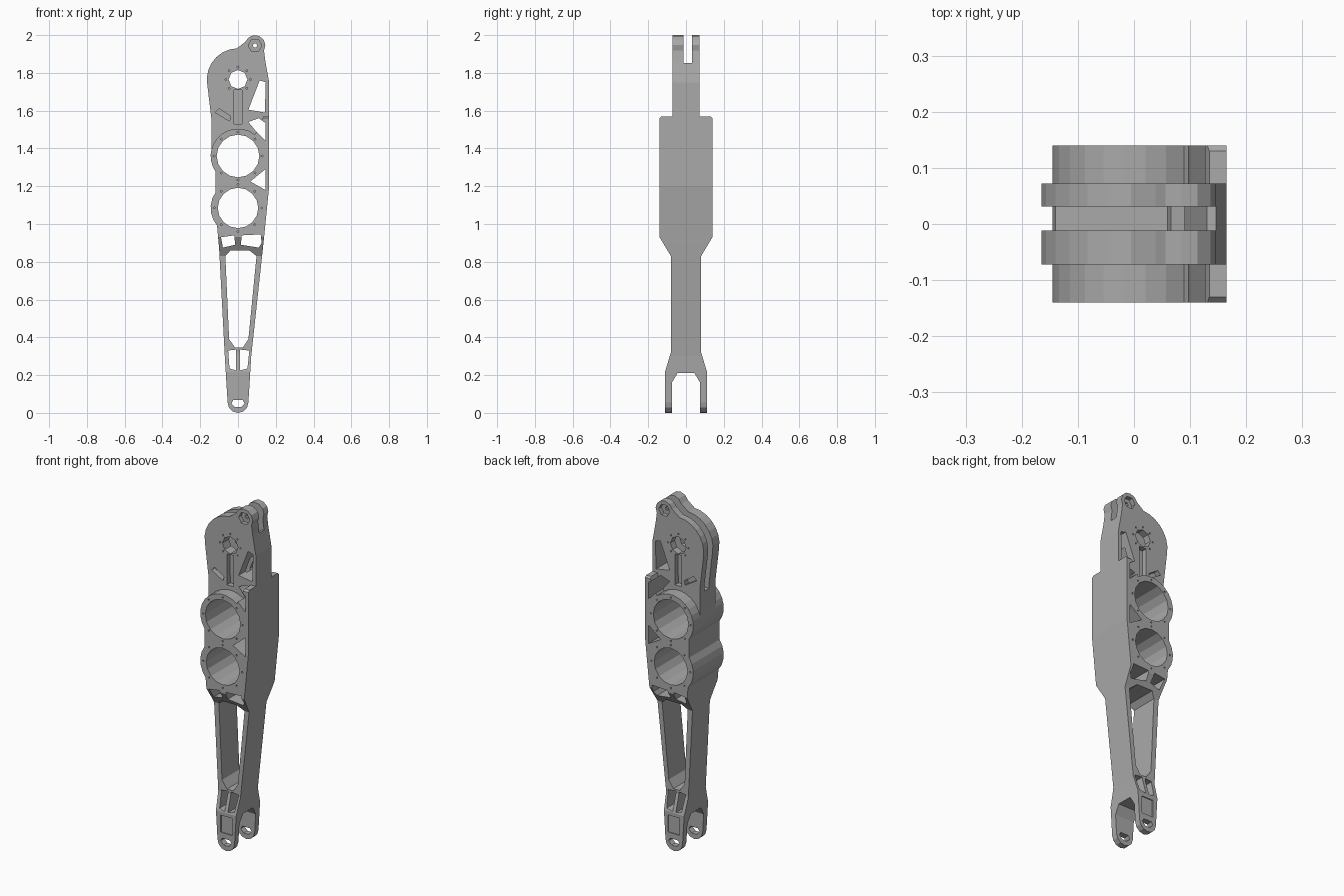
import bpy
import bmesh
from math import cos, sin, radians

default = bpy.data.objects.get("Cube")
if default:
    bpy.data.objects.remove(default, do_unlink=True)

metal = bpy.data.materials.new("cast_grey")
metal.use_nodes = True
grey = (0.4, 0.4, 0.4, 1)
metal.diffuse_color = grey
metal.node_tree.nodes["Principled BSDF"].inputs["Base Color"].default_value = grey


def arc(cx, cz, r, start, end, steps):
    """Points along an arc, in degrees."""
    angles = [radians(start + (end - start) * i / steps) for i in range(steps + 1)]
    return [(cx + r * cos(a), cz + r * sin(a)) for a in angles]


def ring(cx, cz, r, sides):
    return arc(cx, cz, r, 0, 360, sides)[:-1]


def mirror_x(points):
    return [(-a, z) for a, z in points]


def solid(name, prisms):
    """One object from (points, low, high, axis) prisms."""
    bm = bmesh.new()
    for points, low, high, axis in prisms:
        def place(a, z, depth):
            return (a, depth, z) if axis == "y" else (depth, a, z)
        near = [bm.verts.new(place(a, z, low)) for a, z in points]
        far = [bm.verts.new(place(a, z, high)) for a, z in points]
        bm.faces.new(near)
        bm.faces.new(far[::-1])
        for i in range(len(points)):
            j = (i + 1) % len(points)
            bm.faces.new((near[j], near[i], far[i], far[j]))
    bmesh.ops.recalc_face_normals(bm, faces=bm.faces)
    mesh = bpy.data.meshes.new(name)
    bm.to_mesh(mesh)
    bm.free()
    mesh.materials.append(metal)
    obj = bpy.data.objects.new(name, mesh)
    bpy.context.collection.objects.link(obj)
    return obj


def carve(target, name, prisms, operation="DIFFERENCE"):
    """Apply a boolean with a temporary cutter."""
    cutter = solid(name, prisms)
    cutter.hide_render = True
    mod = target.modifiers.new(name, "BOOLEAN")
    mod.operation = operation
    mod.solver = "EXACT"
    mod.object = cutter
    bpy.context.view_layer.objects.active = target
    bpy.ops.object.modifier_apply(modifier=name)
    bpy.data.objects.remove(cutter, do_unlink=True)


def through(points):
    return (points, -0.3, 0.3, "y")


def both_faces(points, surface, depth):
    """Shallow cuts on the front and back at a given surface."""
    return [(points, -surface - 0.02, depth - surface, "y"),
            (points, surface - depth, surface + 0.02, "y")]


# Main casting: front outline with rounded foot, lug, head and two bore bosses
upper, lower, head = (0, 1.36), (0, 1.085), (0, 1.765)
lug = (0.09, 1.945)
outline = arc(0, 0.055, 0.055, 180, 360, 6)
outline += [(0.07, 0.3), (0.135, 0.9), (0.165, 1.2), (0.165, 1.75), (0.145, 1.86)]
outline += arc(*lug, 0.055, -30, 160, 6)
outline += arc(*head, 0.165, 92, 190, 7)
outline += [(-0.14, 1.55)]
outline += arc(*upper, 0.145, 165, 215, 4)
outline += arc(*lower, 0.145, 145, 220, 5)
outline += [(-0.1, 0.87), (-0.07, 0.3)]
arm = solid("arm_link", [through(outline)])

# Side profile: forked foot, slim shaft, wide body, narrow head
half = [(0.11, -0.1), (0.11, 0.22), (0.08, 0.32), (0.08, 0.83), (0.14, 0.93),
        (0.14, 1.56), (0.13, 1.57), (0.072, 1.57), (0.072, 2.1)]
carve(arm, "side_profile", [(half + mirror_x(half)[::-1], -0.5, 0.5, "x")], "INTERSECT")

# Fork gap at the foot
gap = [(0.075, -0.2), (0.075, 0.16), (0.045, 0.21)]
carve(arm, "fork_gap", [(gap + mirror_x(gap)[::-1], -0.5, 0.5, "x")])

# Split between the two head plates, closed on the straight side
split = [(-0.3, 1.52), (-0.08, 1.52), (0.06, 1.58), (0.13, 1.85), (0.3, 1.88),
         (0.3, 2.2), (-0.3, 2.2)]
carve(arm, "head_split", [(split, -0.012, 0.031, "y")])

# Shoulders rounded over the upper bore
shoulder = arc(*upper, 0.145, 172, 52, 8) + [(0.12, 1.53), (0.145, 1.6), (-0.3, 1.6), (-0.3, 1.38)]
carve(arm, "shoulder_cut", [(shoulder, -0.3, -0.072, "y"), (shoulder, 0.072, 0.3, "y")])

# Bores, pivot hole and foot hole
carve(arm, "bores", [
    through(ring(*upper, 0.113, 16)),
    through(ring(*lower, 0.107, 16)),
    through(ring(*head, 0.05, 8)),
    through(ring(*lug, 0.012, 6)),
    through([(-0.035, 0.05), (-0.015, 0.03), (0.015, 0.03), (0.035, 0.05), (0.025, 0.068), (-0.025, 0.068)]),
])

# Weight-saving windows
carve(arm, "windows", [
    through([(-0.067, 0.83), (-0.047, 0.39), (-0.015, 0.345), (0.025, 0.345), (0.055, 0.39),
             (0.098, 0.83), (0.06, 0.86), (-0.04, 0.86)]),
    through([(-0.09, 0.93), (-0.08, 0.875), (-0.015, 0.89), (-0.02, 0.94)]),
    through([(0.02, 0.94), (0.015, 0.89), (0.11, 0.875), (0.125, 0.9), (0.12, 0.945)]),
    through([(-0.052, 0.33), (-0.045, 0.235), (-0.01, 0.225), (-0.01, 0.335)]),
    through([(0.01, 0.335), (0.01, 0.225), (0.05, 0.235), (0.06, 0.33)]),
    through([(0.065, 1.225), (0.145, 1.18), (0.145, 1.29)]),
    through([(0.055, 1.54), (0.1, 1.485), (0.145, 1.44), (0.145, 1.535), (0.11, 1.56)]),
    through([(0.055, 1.605), (0.142, 1.59), (0.147, 1.75), (0.115, 1.76)]),
])

# Recesses: lug seat, head grooves and foot pads
recesses = both_faces(ring(*lug, 0.036, 6), 0.072, 0.025)
recesses += both_faces([(-0.02, 1.53), (0.02, 1.53), (0.022, 1.71), (-0.022, 1.71)], 0.072, 0.03)
recesses += both_faces([(-0.12, 1.59), (-0.045, 1.545), (-0.04, 1.57), (-0.1, 1.61)], 0.072, 0.03)
recesses += both_faces([(-0.035, 0.2), (0.04, 0.2), (0.04, 0.1), (-0.035, 0.1)], 0.11, 0.006)
carve(arm, "recesses", recesses)

# Bolt holes around the bores and the pivot
bolts = []
for centre, radius, surface in ((upper, 0.127, 0.14), (lower, 0.125, 0.14), (head, 0.066, 0.072)):
    for x, z in ring(*centre, radius, 8):
        bolts += both_faces(ring(x, z, 0.005, 5), surface, 0.01)
carve(arm, "bolt_holes", bolts)
